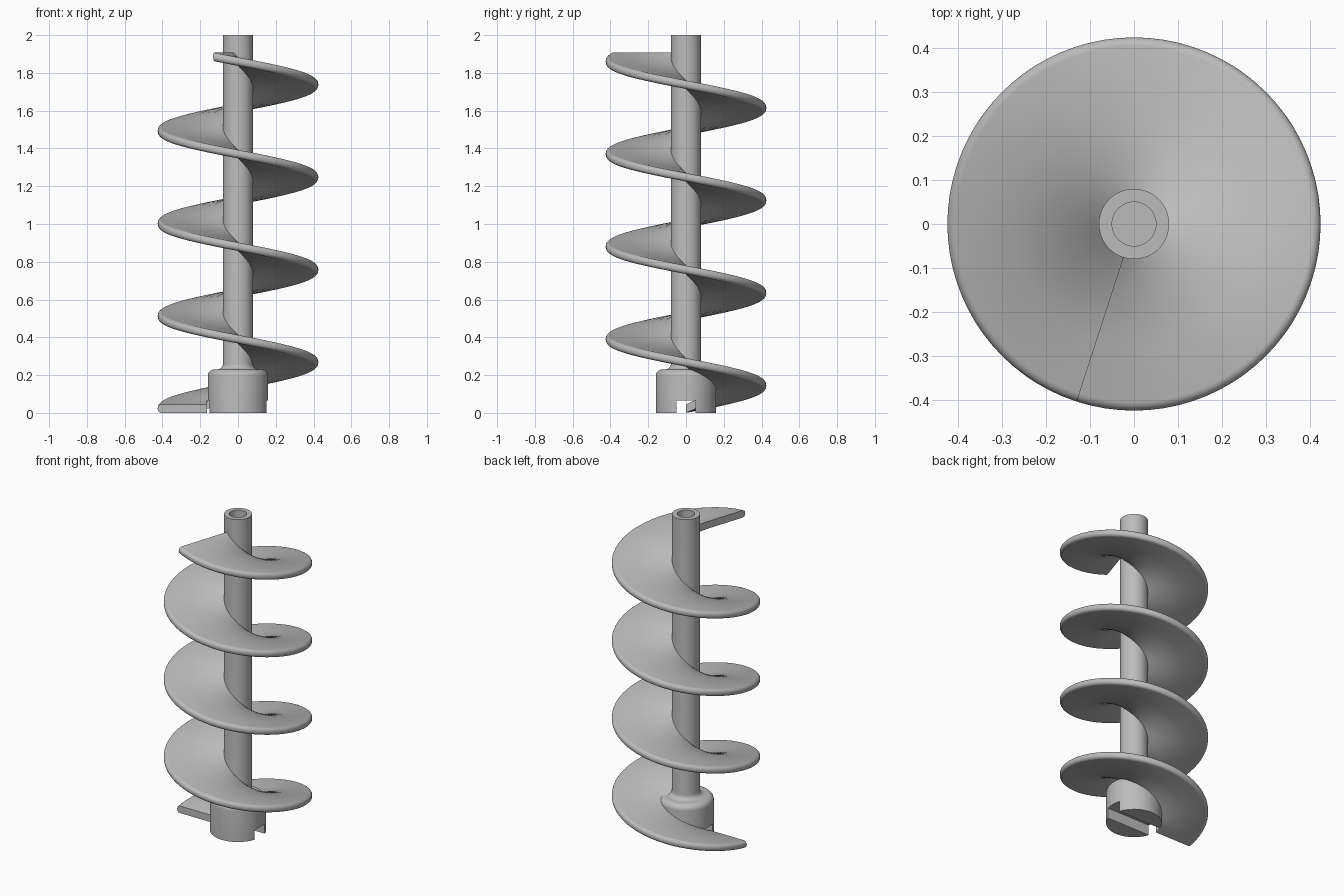
import bpy, bmesh, math

if "Cube" in bpy.data.objects:
    bpy.data.objects.remove(bpy.data.objects["Cube"], do_unlink=True)

steel = bpy.data.materials.new("grey steel")
steel.use_nodes = True
GREY = (0.5, 0.5, 0.5, 1)
steel.diffuse_color = GREY
steel.node_tree.nodes["Principled BSDF"].inputs["Base Color"].default_value = GREY


def arc(cx, cz, r, a0, a1, n=6):
    """Points of an arc in the (radius, height) plane, angles in degrees."""
    return [(cx + r * math.cos(math.radians(a0 + (a1 - a0) * i / n)),
             cz + r * math.sin(math.radians(a0 + (a1 - a0) * i / n)))
            for i in range(n + 1)]


def sweep(name, section, start, turns, pitch, per_turn=80):
    """Turn a closed section clockwise about z, rising by pitch per turn."""
    bm = bmesh.new()
    steps = round(turns * per_turn)
    rings = []
    for i in range(steps + 1):
        t = turns * i / steps
        a = start - math.tau * t
        rings.append([bm.verts.new((r * math.cos(a), r * math.sin(a), z + pitch * t))
                      for r, z in section])
    n = len(section)
    for lo, hi in zip(rings, rings[1:]):
        for j in range(n):
            k = (j + 1) % n
            bm.faces.new((lo[j], lo[k], hi[k], hi[j]))
    if pitch:
        bm.faces.new(rings[0])
        bm.faces.new(rings[-1][::-1])
    bmesh.ops.remove_doubles(bm, verts=bm.verts, dist=1e-5)
    bmesh.ops.recalc_face_normals(bm, faces=bm.faces)
    mesh = bpy.data.meshes.new(name)
    bm.to_mesh(mesh)
    bm.free()
    mesh.materials.append(steel)
    obj = bpy.data.objects.new(name, mesh)
    bpy.context.collection.objects.link(obj)
    return obj


# Shaft with drive collar below and a blind bore from the top
shaft_profile = ([(0, 0), (0.16, 0)]
                 + arc(0.125, 0.195, 0.035, 0, 90)
                 + arc(0.11, 0.26, 0.03, 270, 180)
                 + [(0.08, 2), (0.05, 2), (0.05, 0.1), (0, 0.1)])
shaft = sweep("shaft_and_collar", shaft_profile, 0, 1, 0)

# Spiral blade with a rounded rim
THICK, RIM, ROUND = 0.045, 0.425, 0.02
blade_section = ([(0.07, 0), (0.16, 0), (0.28, 0)]
                 + arc(RIM - ROUND, ROUND, ROUND, -90, 0)
                 + arc(RIM - ROUND, THICK - ROUND, ROUND, 0, 90)
                 + [(0.28, THICK), (0.16, THICK), (0.07, THICK)])
blade = sweep("spiral_blade", blade_section, math.pi, 3.8, 0.49)

# Drive slot across the foot of the collar
bpy.ops.mesh.primitive_cube_add(size=1, location=(0, 0, 0.02))
slot = bpy.context.object
slot.name = "slot_cutter"
slot.scale = (0.33, 0.1, 0.09)
slot.hide_render = True

for obj in (shaft, blade):
    cut = obj.modifiers.new("drive_slot", 'BOOLEAN')
    cut.operation = 'DIFFERENCE'
    cut.solver = 'EXACT'
    cut.object = slot
    bpy.ops.object.select_all(action='DESELECT')
    obj.select_set(True)
    bpy.context.view_layer.objects.active = obj
    bpy.ops.object.modifier_apply(modifier=cut.name)
    bpy.ops.object.shade_smooth_by_angle(angle=math.radians(35))

bpy.data.objects.remove(slot, do_unlink=True)
